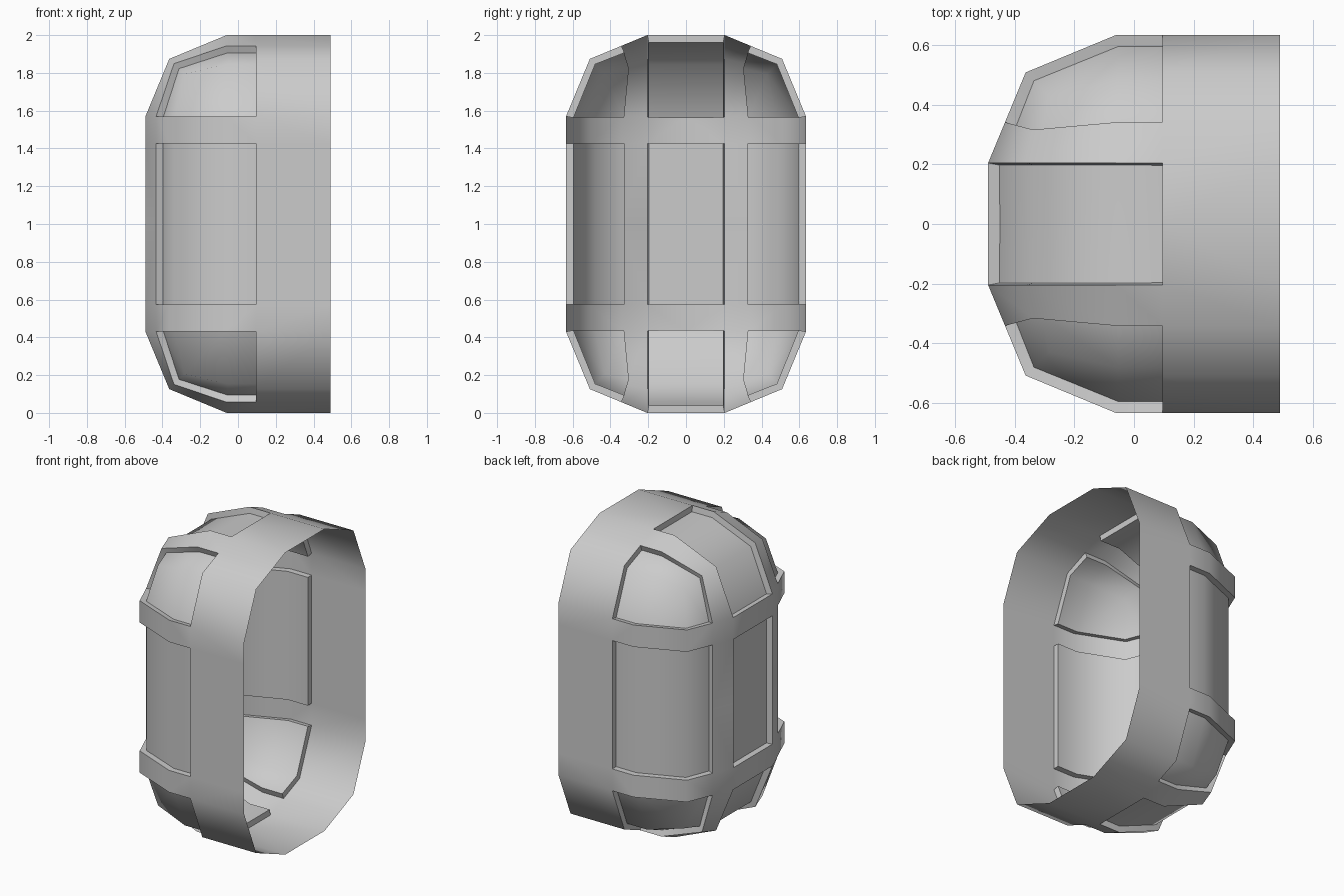
import bpy, bmesh, math
from mathutils import Vector as V

if "Cube" in bpy.data.objects:
    bpy.data.objects.remove(bpy.data.objects["Cube"])

R, CX, CY, CZ = 0.43, -0.06, 0.205, 0.57   # corner radius and centre (z from mid height)
PX, EX, PZ = 0.095, 0.49, 0.425            # panel end, open rim, panel half height
DEPTH, BAND = 0.04, 0.45


def ball(dx, dy, dz):
    return V((CX, CY, CZ)) + R * V((dx, dy, dz)).normalized()


def at(p, x=None, y=None, z=None):
    return V((p.x if x is None else x, p.y if y is None else y, p.z if z is None else z))


# Lines running up and over one quarter of the shell
c1 = [ball(-1, 0, 0), ball(-1, 0, 1), ball(0, 0, 1)]
c3 = [ball(-1, 1, 0), ball(-1, 1, 1), ball(0, 1, 1)]
for c in (c1, c3):
    c += [at(c[2], x=PX), at(c[2], x=EX)]
c0 = [at(p, y=0) for p in c1]
c2 = [a.lerp(b, BAND) for a, b in zip(c1, c3)]
side = ball(0, 1, 0)
c4 = [c3[0], side, at(side, x=PX), at(side, x=EX)]

quads = []   # (corner points, is a recessed panel)
for i in range(4):
    for a, b, panel in ((c0, c1, i < 3), (c1, c2, False), (c2, c3, i < 3)):
        quads.append(((a[i], b[i], b[i + 1], a[i + 1]), panel))
for i in range(3):
    quads.append(((c3[i + 1], c4[i], c4[i + 1], c3[i + 2]), i < 2))

# Upright walls below the rounded cap
base = [c0[0], c1[0], c2[0]] + c4
for i in range(6):
    a, b = base[i], base[i + 1]
    quads.append(((a, b, at(b, z=PZ), at(a, z=PZ)), False))
    quads.append(((at(a, z=PZ), at(b, z=PZ), at(b, z=0), at(a, z=0)), i in (0, 2, 3, 4)))

# Mirror the quarter into the full shell
bm = bmesh.new()
verts, panels = {}, []


def vert(p):
    key = tuple(round(k, 4) + 0.0 for k in p)
    if key not in verts:
        verts[key] = bm.verts.new(p)
    return verts[key]


for sy in (1, -1):
    for sz in (1, -1):
        for pts, panel in quads:
            f = bm.faces.new([vert(V((p.x, p.y * sy, 1 + p.z * sz))) for p in pts])
            f.normal_update()
            if f.normal.dot(f.calc_center_median() - V((0, 0, 1))) < 0:
                f.normal_flip()
            if panel:
                panels.append(f)
bm.normal_update()

# Sink the panels and wall their borders
inner, pset = {}, set(panels)
for f in panels:
    for v in f.verts:
        if v not in inner:
            inner[v] = v.co - v.normal * DEPTH
inner = {v: bm.verts.new(co) for v, co in inner.items()}
for f in panels:
    bm.faces.new([inner[v] for v in f.verts])
    for l in f.loops:
        if sum(g in pset for g in l.edge.link_faces) == 1:
            a, b = l.vert, l.link_loop_next.vert
            bm.faces.new((a, b, inner[b], inner[a]))
bmesh.ops.delete(bm, geom=panels, context='FACES')

mesh = bpy.data.meshes.new("panelled_shell")
bm.to_mesh(mesh)
bm.free()
obj = bpy.data.objects.new("panelled_shell", mesh)
bpy.context.collection.objects.link(obj)
bpy.context.view_layer.objects.active = obj
obj.select_set(True)
bpy.ops.object.shade_smooth_by_angle(angle=math.radians(55))
